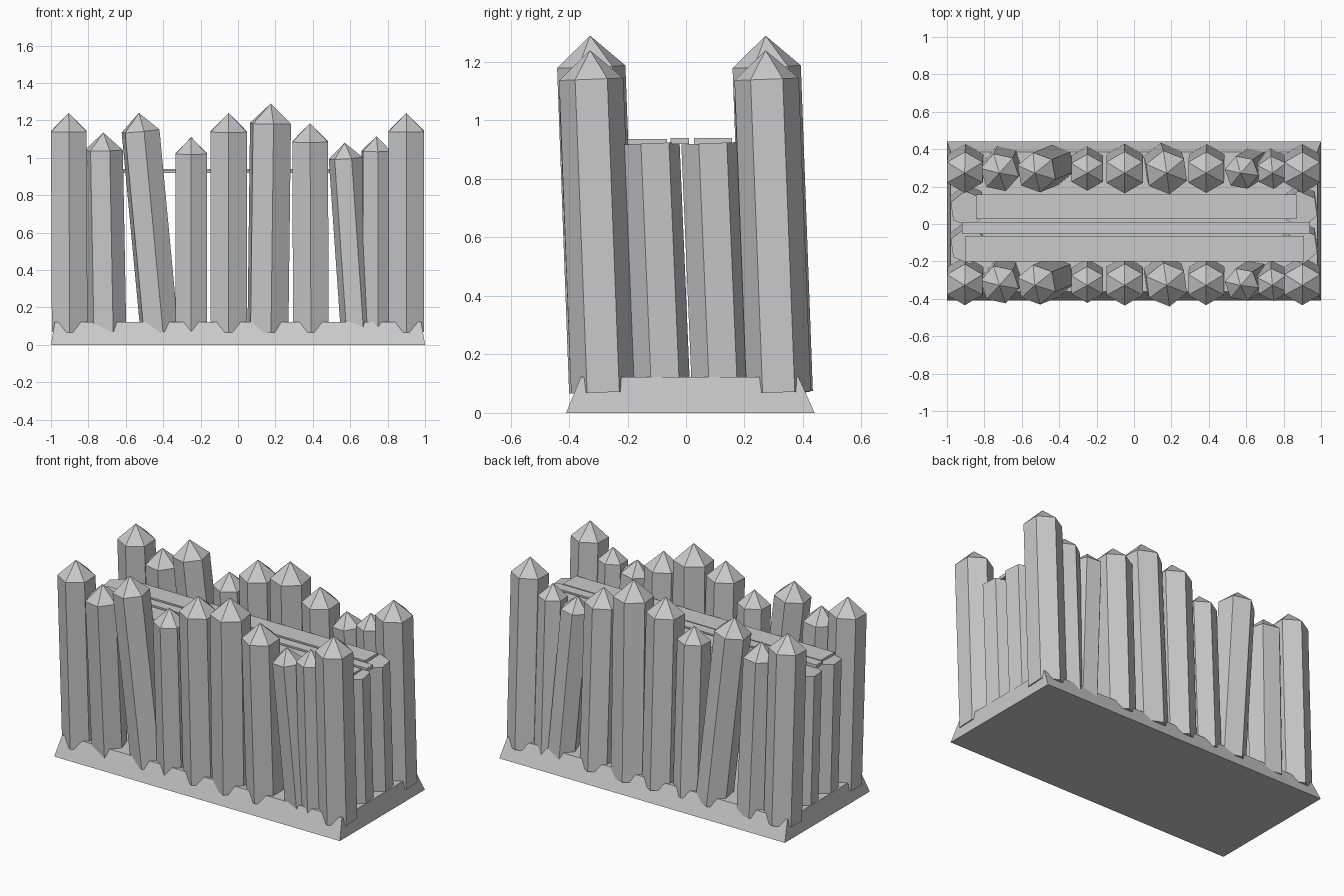
import bpy, bmesh, math
from mathutils import Vector, Matrix

if "Cube" in bpy.data.objects:
    bpy.data.objects.remove(bpy.data.objects["Cube"])

grey = bpy.data.materials.new("plain_grey")
grey.use_nodes = True
grey.diffuse_color = (0.59, 0.59, 0.59, 1)
grey.node_tree.nodes["Principled BSDF"].inputs["Base Color"].default_value = grey.diffuse_color


def finish(name, bm):
    bmesh.ops.recalc_face_normals(bm, faces=bm.faces)
    mesh = bpy.data.meshes.new(name)
    bm.to_mesh(mesh)
    bm.free()
    mesh.materials.append(grey)
    obj = bpy.data.objects.new(name, mesh)
    bpy.context.collection.objects.link(obj)
    return obj


def log(name, foot, tip, radius, turn=0, point=0.0):
    """Six-sided log from foot to tip, with a pointed top of the given height."""
    foot, tip = Vector(foot), Vector(tip)
    axis = tip - foot
    length = axis.length - point
    tilt = Vector((0, 0, 1)).rotation_difference(axis).to_matrix().to_4x4()
    place = Matrix.Translation(foot) @ tilt @ Matrix.Rotation(math.radians(turn), 4, "Z")
    bm = bmesh.new()
    rings = []
    for z in (0, length):
        angles = [math.radians(90 + 60 * i) for i in range(6)]
        rings.append([bm.verts.new(place @ Vector((radius * math.cos(a), radius * math.sin(a), z)))
                      for a in angles])
    low, high = rings
    bm.faces.new(low[::-1])
    if point:
        peak = bm.verts.new(tip)
    else:
        bm.faces.new(high)
    for i in range(6):
        j = (i + 1) % 6
        bm.faces.new((low[i], low[j], high[j], high[i]))
        if point:
            bm.faces.new((high[i], high[j], peak))
    return finish(name, bm)


def block(name, x0, x1, y0, y1, z0, z1, top=None):
    """Box, with an optional narrower top given as x0, x1, y0, y1."""
    bm = bmesh.new()
    a, b, c, d = top or (x0, x1, y0, y1)
    low = [bm.verts.new(p) for p in ((x0, y0, z0), (x1, y0, z0), (x1, y1, z0), (x0, y1, z0))]
    high = [bm.verts.new(p) for p in ((a, c, z1), (b, c, z1), (b, d, z1), (a, d, z1))]
    bm.faces.new(low[::-1])
    bm.faces.new(high)
    for i in range(4):
        j = (i + 1) % 4
        bm.faces.new((low[i], low[j], high[j], high[i]))
    return finish(name, bm)


# Sloped earth base
block("base", -1, 1, -0.41, 0.44, 0, 0.122, (-0.98, 0.98, -0.36, 0.385))

# Palisade rows: foot x, tip x, tip height, radius, turn
LEAN = 0.045
logs = [
    (-0.90, -0.905, 1.24, 0.110, 0),
    (-0.70, -0.72, 1.135, 0.105, 18),
    (-0.42, -0.53, 1.24, 0.108, 10),
    (-0.25, -0.25, 1.11, 0.098, 0),
    (-0.05, -0.05, 1.24, 0.112, 0),
    (0.16, 0.175, 1.29, 0.118, 8),
    (0.39, 0.385, 1.185, 0.110, 0),
    (0.64, 0.57, 1.08, 0.092, 20),
    (0.74, 0.74, 1.115, 0.088, 5),
    (0.90, 0.90, 1.24, 0.110, 0),
]
for row, y in (("front", -0.328), ("back", 0.272)):
    for n, (foot_x, tip_x, height, radius, turn) in enumerate(logs, 1):
        log(f"{row}_log_{n}", (foot_x, y + LEAN, 0.07), (tip_x, y, height),
            radius, turn, radius * 0.9)

# Shorter flat-topped logs closing both ends
for side, x in (("left", 0.89), ("right", -0.89)):
    for n, y in enumerate((-0.118, 0.08), 1):
        log(f"{side}_end_log_{n}", (x, y + 0.035, 0.1), (x, y, 0.922), 0.097, 8)

# Walkway planks
block("front_plank", -0.90, 0.91, -0.20, -0.065, 0.918, 0.936)
block("middle_plank", -0.92, 0.94, -0.053, 0.01, 0.92, 0.94)
block("back_plank", -0.845, 0.87, 0.027, 0.157, 0.92, 0.94)
